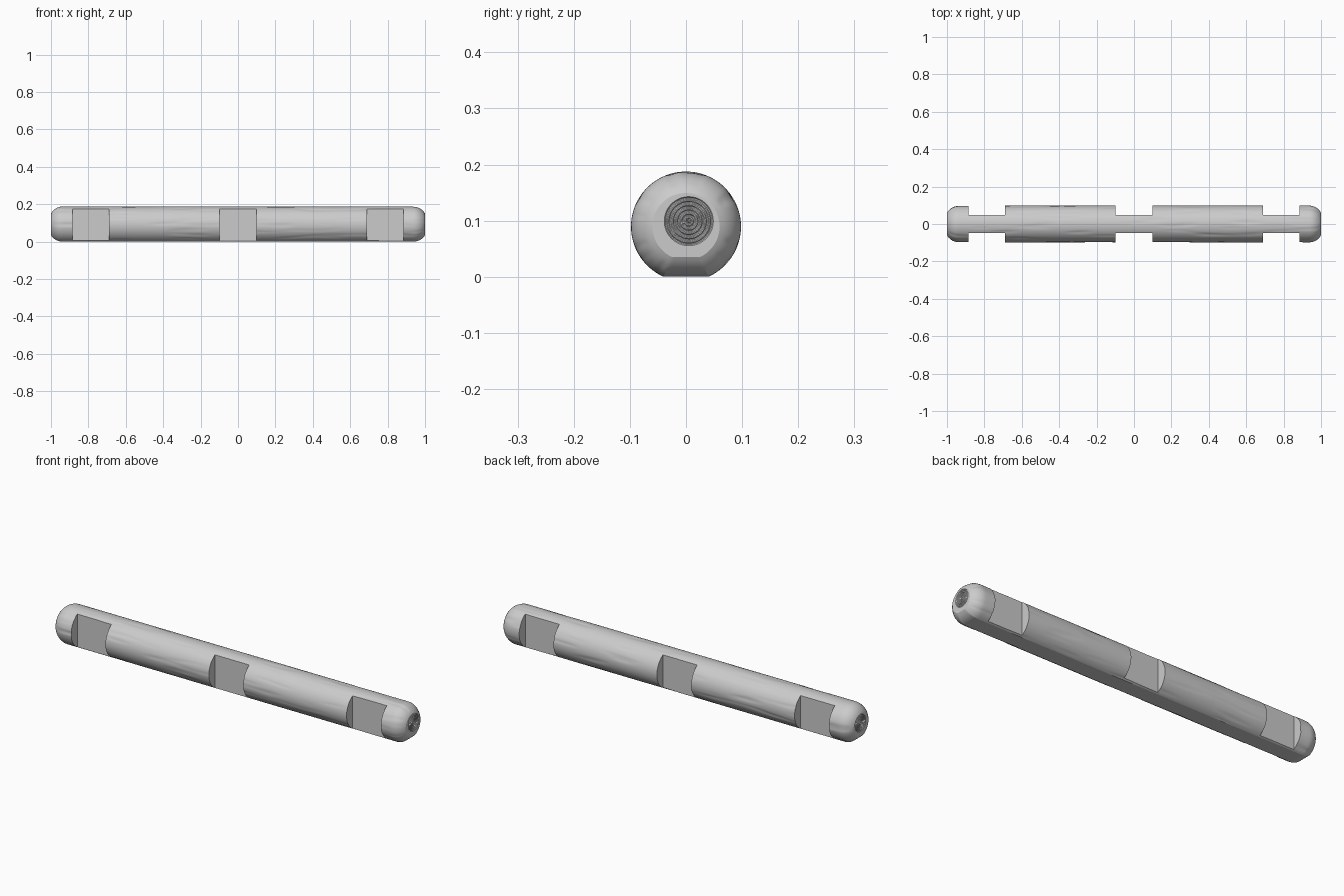
import bpy, bmesh
from math import sin, cos, pi, asin, radians
from mathutils import Vector, noise

if "Cube" in bpy.data.objects:
    bpy.data.objects.remove(bpy.data.objects["Cube"])

RADIUS, AXIS_Z, FLAT = 0.098, 0.0895, 0.913   # FLAT: height of the flat underside / radius
ARC, BOTTOM = 100, 10                         # points round the bark and across the underside

wood = bpy.data.materials.new("grey wood")
wood.use_nodes = True
wood.diffuse_color = (0.6, 0.6, 0.6, 1)
wood.node_tree.nodes["Principled BSDF"].inputs["Base Color"].default_value = (0.6, 0.6, 0.6, 1)


def section():
    """Unit circle with a flat underside."""
    a = asin(FLAT)
    pts = [(cos(-a + (pi + 2 * a) * i / ARC), sin(-a + (pi + 2 * a) * i / ARC))
           for i in range(ARC + 1)]
    half = cos(a)
    pts += [(-half + 2 * half * i / BOTTOM, -FLAT) for i in range(1, BOTTOM)]
    return pts


def grain(x, y, z):
    """Depth of the long shallow grooves in the wood."""
    n = noise.noise(Vector((x * 5, y * 45, z * 45)))
    return 0.004 * max(0, n - 0.12)


# Lengthwise stations: rounded end, straight shaft, rounded end
end = [(0.9376 + 0.07 * cos(radians(t)), 0.028 + 0.07 * sin(radians(t)))
       for t in [27 + 63 * i / 10 for i in range(11)]]
shaft = [(-0.92 + 1.84 * i / 120, RADIUS) for i in range(121)]
stations = [(-x, r) for x, r in end] + shaft + end[::-1]

bm = bmesh.new()
outline = section()
count = len(outline)


def bridge(a, b):
    for i in range(count):
        j = (i + 1) % count
        bm.faces.new((a[i], a[j], b[j], b[i]))


# Log body
rings = []
for x, r in stations:
    ring = []
    for i, (u, v) in enumerate(outline):
        is_bark = 0 < i < ARC and abs(x) < 0.99
        s = r - (grain(x, u * RADIUS, v * RADIUS) if is_bark else 0)
        ring.append(bm.verts.new((x, u * s, AXIS_Z + v * s)))
    rings.append(ring)
for a, b in zip(rings, rings[1:]):
    bridge(a, b)

# End grain: raised growth rings round an off-centre heart
for side, rim in ((-1, rings[0]), (1, rings[-1])):
    heart = Vector((side * 0.998, 0.005, 0.099))
    last = rim
    for k in range(24, 0, -1):
        loop = []
        for vert in rim:
            d = vert.co - heart
            d.x = 0
            d.normalize()
            wobble = 0.5 + 0.5 * noise.noise(Vector((d.y * 2, d.z * 2, k // 4)))
            drop = 0.005 * wobble if k % 4 in (1, 2) else 0
            p = heart + d * (0.0019 * k)
            p.x = side * (1 - drop)
            loop.append(bm.verts.new(p))
        bridge(last, loop)
        last = loop
    bm.faces.new(last)

bmesh.ops.recalc_face_normals(bm, faces=bm.faces)
mesh = bpy.data.meshes.new("log")
bm.to_mesh(mesh)
bm.free()
log = bpy.data.objects.new("log", mesh)
bpy.context.collection.objects.link(log)
mesh.materials.append(wood)

# Joint notches on both sides, in the middle and near the ends
bm = bmesh.new()
for x in (-0.787, 0, 0.787):
    for side in (-1, 1):
        cube = bmesh.ops.create_cube(bm, size=1)["verts"]
        bmesh.ops.scale(bm, vec=(0.196, 0.1, 0.4), verts=cube)
        bmesh.ops.translate(bm, vec=(x, side * 0.098, AXIS_Z), verts=cube)
cut_mesh = bpy.data.meshes.new("notch_cutter")
bm.to_mesh(cut_mesh)
bm.free()
cut_mesh.materials.append(wood)
cutter = bpy.data.objects.new("notch_cutter", cut_mesh)
bpy.context.collection.objects.link(cutter)
cutter.hide_render = True
cutter.hide_viewport = False

# Apply the cut, then drop the cutter
mod = log.modifiers.new("notches", 'BOOLEAN')
mod.operation = 'DIFFERENCE'
mod.solver = 'EXACT'
mod.object = cutter
bpy.ops.object.select_all(action='DESELECT')
log.select_set(True)
bpy.context.view_layer.objects.active = log
bpy.ops.object.modifier_apply(modifier=mod.name)
bpy.data.objects.remove(cutter)
bpy.ops.object.shade_smooth_by_angle(angle=radians(20))
